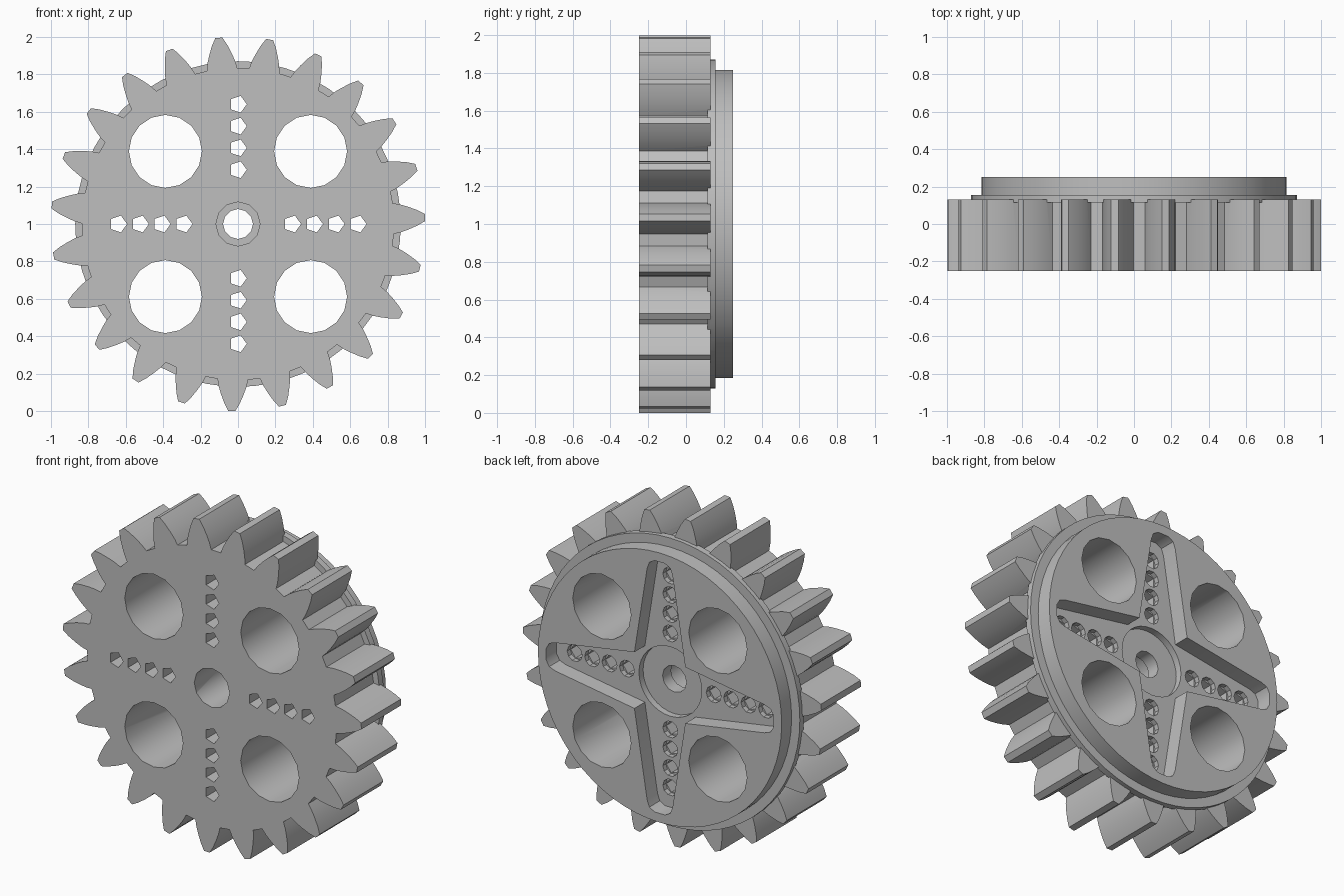
import bpy, bmesh
from math import sin, cos, pi, radians, hypot, atan2

cube = bpy.data.objects.get("Cube")
if cube:
    bpy.data.objects.remove(cube, do_unlink=True)

CENTRE_Z = 1.0
TEETH = 23

grey = bpy.data.materials.new("light_grey")
grey.use_nodes = True
colour = (0.52, 0.52, 0.52, 1)
grey.diffuse_color = colour
grey.node_tree.nodes["Principled BSDF"].inputs["Base Color"].default_value = colour


def circle(radius, sides, cx=0, cz=0, turn=0):
    angles = [turn + 2 * pi * i / sides for i in range(sides)]
    return [(cx + radius * cos(a), cz + radius * sin(a)) for a in angles]


def rotate(points, angle):
    c, s = cos(angle), sin(angle)
    return [(x * c - z * s, x * s + z * c) for x, z in points]


def prisms(name, outlines):
    """One object made of outlines extruded along y: (points, y_front, y_back)."""
    bm = bmesh.new()
    for points, y0, y1 in outlines:
        face = bm.faces.new([bm.verts.new((x, y0, z + CENTRE_Z)) for x, z in points])
        new = bmesh.ops.extrude_face_region(bm, geom=[face])["geom"]
        verts = [g for g in new if isinstance(g, bmesh.types.BMVert)]
        bmesh.ops.translate(bm, verts=verts, vec=(0, y1 - y0, 0))
    bmesh.ops.recalc_face_normals(bm, faces=bm.faces)
    mesh = bpy.data.meshes.new(name)
    bm.to_mesh(mesh)
    bm.free()
    mesh.materials.append(grey)
    obj = bpy.data.objects.new(name, mesh)
    bpy.context.collection.objects.link(obj)
    return obj


def combine(target, tool, operation):
    mod = target.modifiers.new(tool.name, "BOOLEAN")
    mod.operation, mod.solver, mod.object = operation, "EXACT", tool
    bpy.context.view_layer.objects.active = target
    bpy.ops.object.modifier_apply(modifier=mod.name)
    bpy.data.objects.remove(tool, do_unlink=True)


# Toothed body: one curved tooth flank, mirrored and repeated
flank = [(0.83, 0.082), (0.87, 0.074), (0.91, 0.061), (0.96, 0.041), (1.0, 0.019)]
tooth = [(r, -w) for r, w in flank] + [(r, w) for r, w in reversed(flank)]
outline = []
for i in range(TEETH):
    outline += rotate(tooth, radians(2) + 2 * pi * i / TEETH)
gear = prisms("gear_wheel", [(outline, -0.25, 0.13)])

# Thin flange and rear disc
combine(gear, prisms("flange", [(circle(0.87, 64), 0.115, 0.155)]), "UNION")
combine(gear, prisms("rear_disc", [(circle(0.815, 64), 0.14, 0.25)]), "UNION")

# Four-armed recess in the rear disc with rounded arm ends
arm = [(0.17, -0.17), (0.70, -0.085), (0.74, -0.07), (0.76, -0.035),
       (0.76, 0.035), (0.74, 0.07), (0.70, 0.085)]
star = []
for i in range(4):
    star += rotate(arm, i * pi / 2)
combine(gear, prisms("star_recess", [(star, 0.15, 0.3)]), "DIFFERENCE")
combine(gear, prisms("hub_recess", [(circle(0.21, 32), 0.11, 0.3)]), "DIFFERENCE")

# Large round openings
large = [(circle(0.195, 16, sx * 0.388, sz * 0.388), -0.4, 0.4)
         for sx in (-1, 1) for sz in (-1, 1)]
combine(gear, prisms("large_openings", large), "DIFFERENCE")

# Rows of small five-sided holes, rounder at the back
spots = [(x * d, z * d) for x, z in ((1, 0), (0, 1), (-1, 0), (0, -1))
         for d in (0.29, 0.407, 0.523, 0.64)]
small = [(circle(0.047, 5, x, z), -0.4, 0.4) for x, z in spots]
mouths = [(circle(0.05, 10, x, z), 0.12, 0.4) for x, z in spots]
combine(gear, prisms("small_holes", small), "DIFFERENCE")
combine(gear, prisms("small_hole_mouths", mouths), "DIFFERENCE")

# Stepped axle bore
combine(gear, prisms("axle_bore", [(circle(0.08, 12), -0.4, 0.4)]), "DIFFERENCE")
combine(gear, prisms("axle_socket", [(circle(0.118, 12), -0.4, 0.03)]), "DIFFERENCE")

# Smooth curved walls, keep edges crisp
bpy.ops.object.select_all(action="DESELECT")
gear.select_set(True)
bpy.context.view_layer.objects.active = gear
bpy.ops.object.shade_smooth_by_angle(angle=radians(32))
